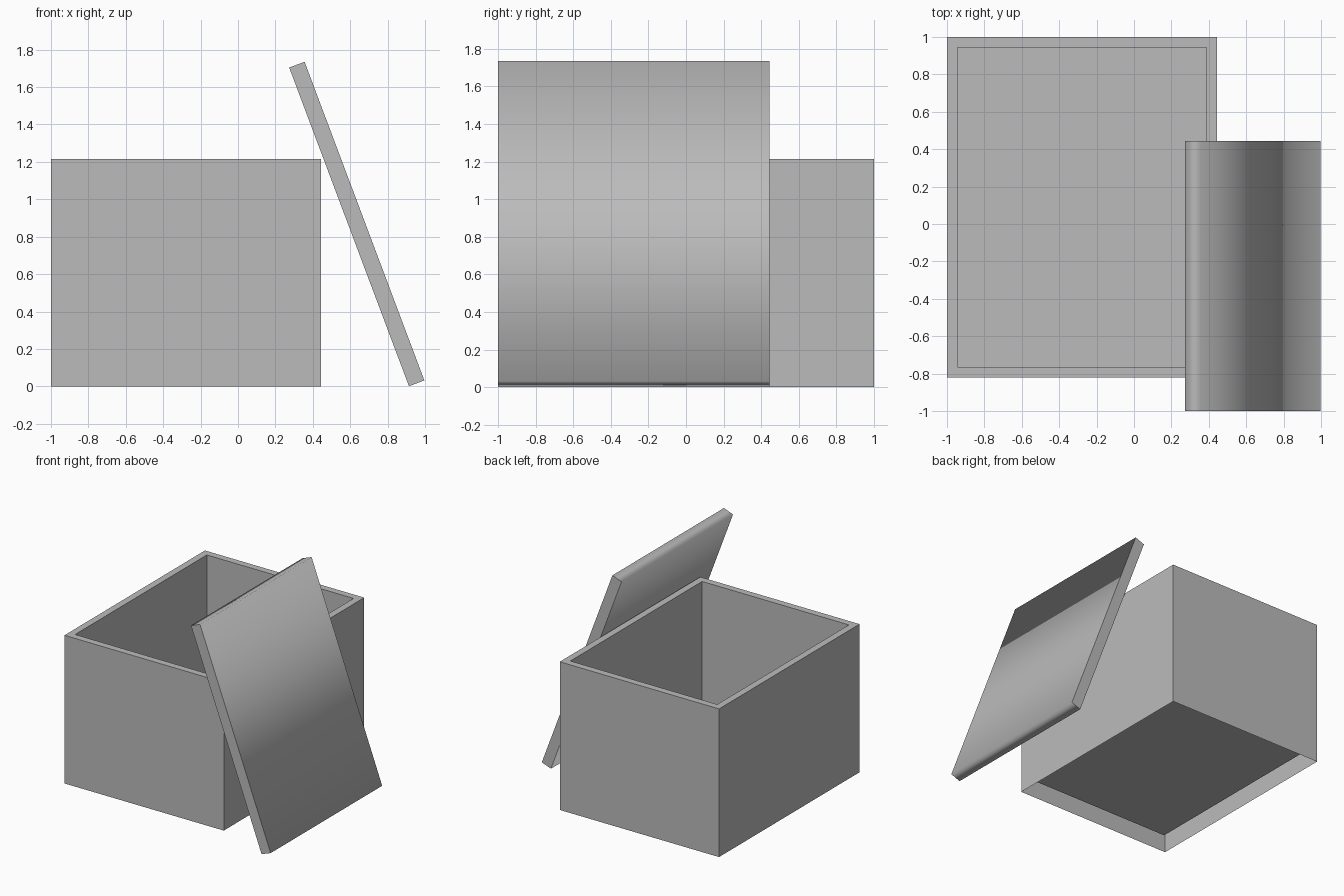
import bpy
import bmesh
from math import radians
from mathutils import Matrix, Vector

default = bpy.data.objects.get("Cube")
if default:
    bpy.data.objects.remove(default, do_unlink=True)

WIDTH, DEPTH, HEIGHT = 1.445, 1.82, 1.215
WALL, FLOOR = 0.08, 0.104

# Single plain grey
grey = bpy.data.materials.new("plain grey")
grey.use_nodes = True
colour = (0.5, 0.5, 0.5, 1)
grey.diffuse_color = colour
grey.node_tree.nodes["Principled BSDF"].inputs["Base Color"].default_value = colour


def finish(bm, name, location):
    mesh = bpy.data.meshes.new(name)
    bm.to_mesh(mesh)
    bm.free()
    mesh.materials.append(grey)
    obj = bpy.data.objects.new(name, mesh)
    obj.location = location
    bpy.context.collection.objects.link(obj)
    return obj


def block(x, y, z):
    bm = bmesh.new()
    bmesh.ops.create_cube(bm, size=1, matrix=Matrix.Diagonal((x, y, z, 1)))
    bm.normal_update()
    return bm


# Open crate: inset the top, push it down to the floor, leave the underside open
bm = block(WIDTH, DEPTH, HEIGHT)
top = next(f for f in bm.faces if f.normal.z > 0.9)
bottom = next(f for f in bm.faces if f.normal.z < -0.9)
bmesh.ops.inset_region(bm, faces=[top], thickness=WALL)
cavity = bmesh.ops.extrude_face_region(bm, geom=[top])["geom"]
bmesh.ops.translate(bm, vec=Vector((0, 0, FLOOR - HEIGHT)),
                    verts=[v for v in cavity if isinstance(v, bmesh.types.BMVert)])
bmesh.ops.delete(bm, geom=[f for f in (top, bottom) if f.is_valid], context="FACES_ONLY")
finish(bm, "box", (WIDTH / 2 - 1, 1 - DEPTH / 2, HEIGHT / 2))

# Lid leaning on the box: softly shaded around its length, crisp at both sides
bm = block(0.088, WIDTH, DEPTH)
for face in bm.faces:
    face.smooth = True
    if abs(face.normal.y) > 0.9:
        for edge in face.edges:
            edge.smooth = False
lid = finish(bm, "lid", (0.635, WIDTH / 2 - 1, 0.868))
lid.rotation_euler.y = radians(-20.6)
